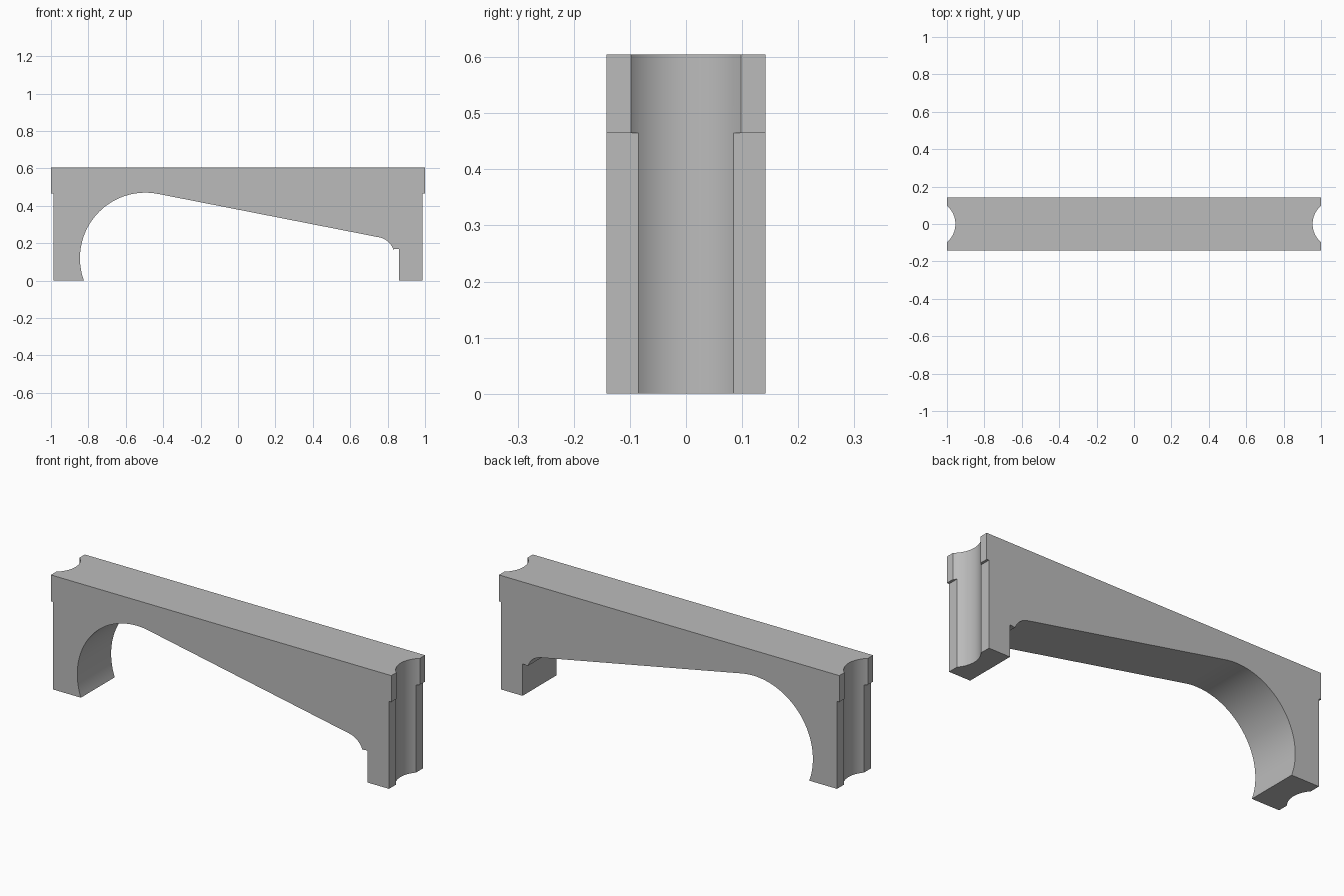
import bpy
import bmesh
from math import sin, cos, radians, asin, pi

cube = bpy.data.objects.get("Cube")
if cube:
    bpy.data.objects.remove(cube, do_unlink=True)

HEIGHT, HALF_DEPTH = 0.605, 0.142
STEP_Z, LOWER_X = 0.465, 0.987
SLOPE = radians(11.1)

stone = bpy.data.materials.new("stone grey")
stone.use_nodes = True
grey = (0.5, 0.5, 0.5, 1)
stone.diffuse_color = grey
stone.node_tree.nodes["Principled BSDF"].inputs["Base Color"].default_value = grey


def arc(cx, cz, r, start, end, steps):
    """Points on an arc in the xz plane, angles measured from +x."""
    angles = [start + (end - start) * i / steps for i in range(steps + 1)]
    return [(cx + r * cos(a), cz + r * sin(a)) for a in angles]


# Side profile: big arch, sloping soffit, small curve and stepped ends
arch_r, arch_z = 0.35, 0.12
big_arch = arc(-0.495, arch_z, arch_r, pi + asin(arch_z / arch_r), pi / 2 - SLOPE, 48)
small_curve = arc(0.736, 0.133, 0.1, pi / 2 - SLOPE, asin(0.34), 16)
profile = [(-LOWER_X, 0)] + big_arch + small_curve + [
    (0.861, 0.17), (0.861, 0), (LOWER_X, 0), (LOWER_X, STEP_Z),
    (1, STEP_Z), (1, HEIGHT), (-1, HEIGHT), (-1, STEP_Z), (-LOWER_X, STEP_Z)]

# Extrude the profile through the depth of the beam
bm = bmesh.new()
face = bm.faces.new([bm.verts.new((x, -HALF_DEPTH, z)) for x, z in profile])
solid = bmesh.ops.extrude_face_region(bm, geom=[face])
moved = [g for g in solid["geom"] if isinstance(g, bmesh.types.BMVert)]
bmesh.ops.translate(bm, verts=moved, vec=(0, 2 * HALF_DEPTH, 0))
bmesh.ops.recalc_face_normals(bm, faces=bm.faces)
mesh = bpy.data.meshes.new("arched_beam")
bm.to_mesh(mesh)
bm.free()
mesh.materials.append(stone)
beam = bpy.data.objects.new("arched_beam", mesh)
bpy.context.collection.objects.link(beam)
bpy.context.view_layer.objects.active = beam

# Round vertical groove in each end
for side in (-1, 1):
    bpy.ops.mesh.primitive_cylinder_add(
        vertices=96, radius=0.129, depth=1, location=(side * 1.084, 0, HEIGHT / 2))
    cutter = bpy.context.object
    cutter.name = "groove_cutter"
    cutter.hide_render = True
    cutter.data.materials.append(stone)
    bpy.context.view_layer.objects.active = beam
    groove = beam.modifiers.new("end_groove", "BOOLEAN")
    groove.operation = "DIFFERENCE"
    groove.solver = "EXACT"
    groove.object = cutter
    bpy.ops.object.modifier_apply(modifier=groove.name)
    bpy.data.objects.remove(cutter, do_unlink=True)

# Smooth curves, crisp corners
bpy.ops.object.select_all(action="DESELECT")
beam.select_set(True)
bpy.context.view_layer.objects.active = beam
bpy.ops.object.shade_smooth_by_angle(angle=radians(25))
